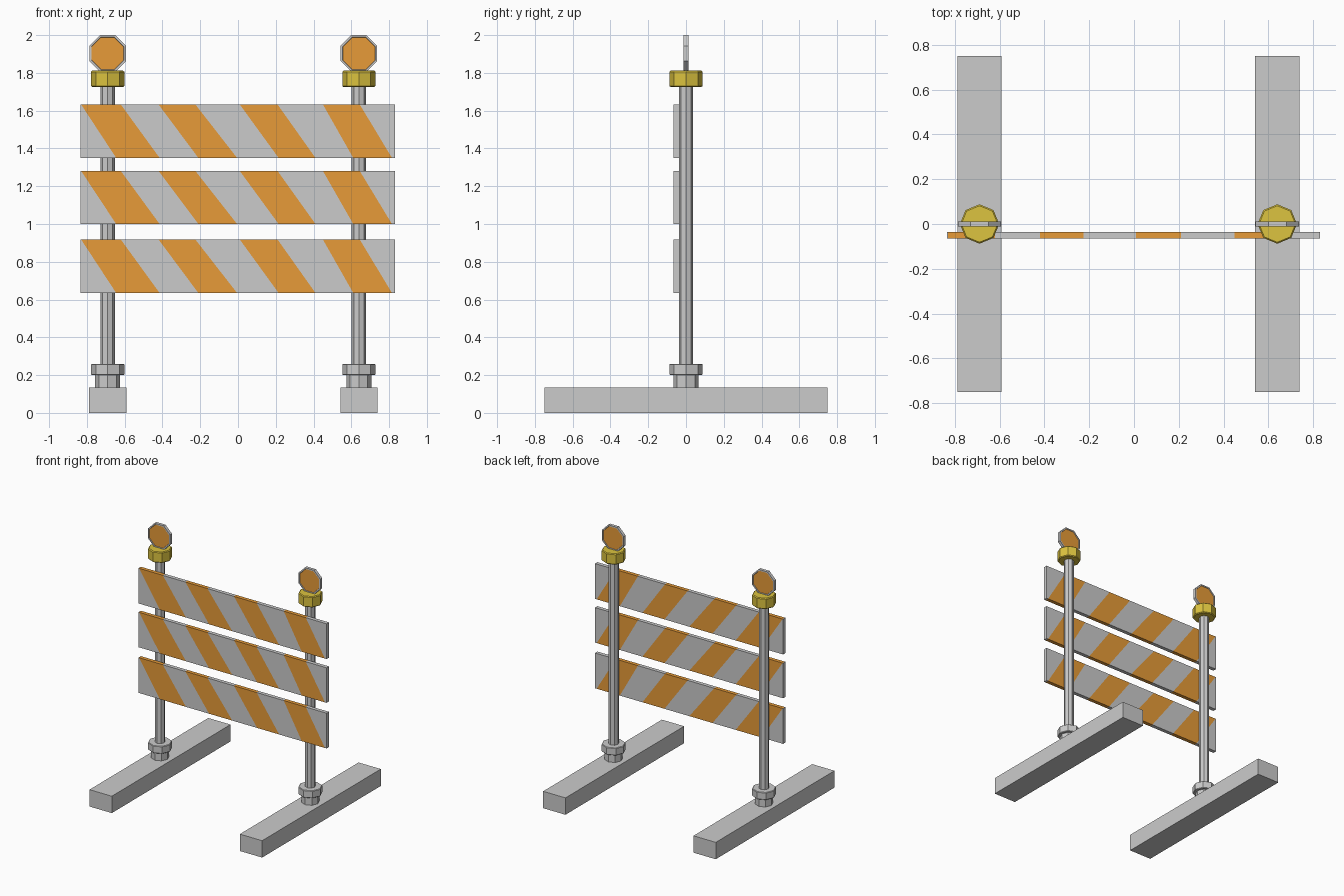
import bpy, bmesh, math
from mathutils import Matrix

if "Cube" in bpy.data.objects:
    bpy.data.objects.remove(bpy.data.objects["Cube"])


def material(name, rgb):
    m = bpy.data.materials.new(name)
    m.diffuse_color = (*rgb, 1)
    m.use_nodes = True
    m.node_tree.nodes["Principled BSDF"].inputs["Base Color"].default_value = m.diffuse_color
    return m


ORANGE = material("orange", (0.80, 0.33, 0.04))
WHITE = material("reflective_white", (0.70, 0.70, 0.70))
YELLOW = material("yellow", (0.72, 0.55, 0.05))


def finish(bm, name, mats=()):
    bmesh.ops.recalc_face_normals(bm, faces=bm.faces)
    me = bpy.data.meshes.new(name)
    bm.to_mesh(me)
    bm.free()
    ob = bpy.data.objects.new(name, me)
    bpy.context.collection.objects.link(ob)
    for m in mats:
        me.materials.append(m)
    return ob


def box(name, x, y, z, sx, sy, sz):
    bm = bmesh.new()
    bmesh.ops.create_cube(bm, size=1, matrix=Matrix.Translation((x, y, z)) @ Matrix.Diagonal((sx, sy, sz, 1)))
    return finish(bm, name)


def octagon(name, x, z0, z1, r, mats=(), bevel=0):
    bm = bmesh.new()
    bmesh.ops.create_cone(bm, cap_ends=True, segments=8, radius1=r, radius2=r, depth=z1 - z0,
                          matrix=Matrix.Translation((x, 0, (z0 + z1) / 2)))
    if bevel:
        rim = [e for e in bm.edges if abs(e.verts[0].co.z - e.verts[1].co.z) < 1e-5]
        bmesh.ops.bevel(bm, geom=rim, offset=bevel, segments=1, affect='EDGES')
    return finish(bm, name, mats)


def lamp(name, x):
    # octagonal frame with an orange lens let into both sides
    apothem = 0.097
    bm = bmesh.new()
    r = apothem / math.cos(math.pi / 8)
    mat = (Matrix.Translation((x, 0, 2 - apothem)) @ Matrix.Rotation(math.pi / 2, 4, 'X')
           @ Matrix.Rotation(math.pi / 8, 4, 'Z'))
    bmesh.ops.create_cone(bm, cap_ends=True, segments=8, radius1=r, radius2=r, depth=0.024, matrix=mat)
    bm.normal_update()
    caps = [f for f in bm.faces if len(f.verts) == 8]
    bmesh.ops.inset_individual(bm, faces=caps, thickness=0.011, depth=0)
    bmesh.ops.inset_individual(bm, faces=caps, thickness=0.002, depth=-0.003)
    for f in caps:
        f.material_index = 1
    return finish(bm, name, (None, ORANGE))


def board(name, z0, z1):
    # slanted stripes run through the full thickness
    top = [-.835, -.83, -.62, -.42, -.225, .01, .21, .45, .645, .83]
    bottom = [-.835, -.645, -.415, -.21, -.005, .215, .41, .61, .815, .83]
    bm = bmesh.new()
    rings = [[bm.verts.new(p) for p in ((b, -.065, z0), (b, -.035, z0), (t, -.035, z1), (t, -.065, z1))]
             for t, b in zip(top, bottom)]
    for i, (a, b) in enumerate(zip(rings, rings[1:])):
        for k in range(4):
            n = (k + 1) % 4
            bm.faces.new((a[k], a[n], b[n], b[k])).material_index = i % 2
    bm.faces.new(rings[0])
    bm.faces.new(rings[-1])
    return finish(bm, name, (WHITE, ORANGE))


# two uprights with feet, collars and lamps
for side, x in (("left", -0.69), ("right", 0.64)):
    box(side + "_foot", x, 0, 0.0675, 0.197, 1.5, 0.135)
    octagon(side + "_post_socket", x, 0.13, 0.20, 0.066)
    octagon(side + "_post_collar", x, 0.20, 0.26, 0.088, bevel=0.004)
    octagon(side + "_post", x, 0.20, 1.74, 0.038)
    octagon(side + "_lamp_base", x, 1.725, 1.812, 0.088, (YELLOW,), bevel=0.006)
    lamp(side + "_lamp", x)

# three striped boards
for label, z0, z1 in (("lower", .635, .917), ("middle", 1.0, 1.28), ("upper", 1.35, 1.632)):
    board(label + "_board", z0, z1)
